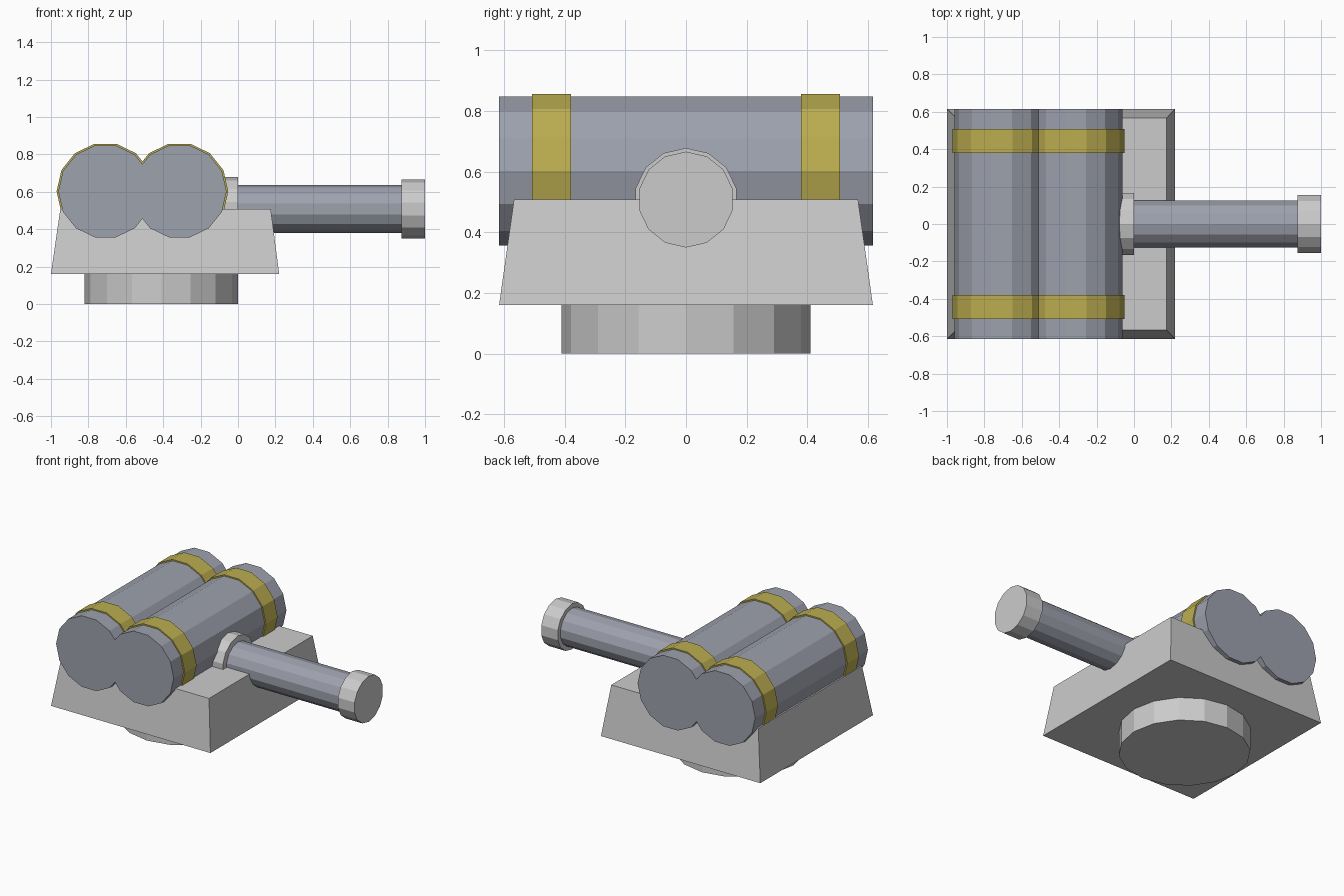
import bpy
import bmesh
import math

if "Cube" in bpy.data.objects:
    bpy.data.objects.remove(bpy.data.objects["Cube"])


def material(name, rgb):
    m = bpy.data.materials.new(name)
    m.diffuse_color = (*rgb, 1)
    m.use_nodes = True
    m.node_tree.nodes["Principled BSDF"].inputs["Base Color"].default_value = m.diffuse_color
    return m


STEEL = material("blue_steel", (0.34, 0.36, 0.42))
YELLOW = material("yellow", (0.50, 0.42, 0.08))


def loft(name, bottom, top, mat=None):
    """Closed solid between two matching outlines."""
    bm = bmesh.new()
    a = [bm.verts.new(p) for p in bottom]
    b = [bm.verts.new(p) for p in top]
    n = len(a)
    bm.faces.new(a)
    bm.faces.new(b)
    for i in range(n):
        j = (i + 1) % n
        bm.faces.new((a[i], a[j], b[j], b[i]))
    bmesh.ops.recalc_face_normals(bm, faces=bm.faces)
    me = bpy.data.meshes.new(name)
    bm.to_mesh(me)
    bm.free()
    ob = bpy.data.objects.new(name, me)
    bpy.context.collection.objects.link(ob)
    if mat:
        me.materials.append(mat)
    return ob


def circle(n, r):
    return [(r * math.cos(2 * math.pi * i / n), r * math.sin(2 * math.pi * i / n))
            for i in range(n)]


def rect(x0, x1, y, z):
    return [(x0, -y, z), (x1, -y, z), (x1, y, z), (x0, y, z)]


def twin_profile(r, cx=-0.511, cz=0.602, d=0.198, n=14):
    """Two overlapping 14-sided circles fused into one outline."""
    step = 2 * math.pi / n
    p = [(d + r * math.cos(k * step), r * math.sin(k * step)) for k in range(-5, 6)]
    x5, z5 = p[-1]
    x6, z6 = d + r * math.cos(6 * step), r * math.sin(6 * step)
    valley = z5 + (z6 - z5) * x5 / (x5 - x6)
    pts = p + [(0, valley)] + [(-x, -z) for x, z in p] + [(0, -valley)]
    return [(cx + x, cz + z) for x, z in pts]


def twin_solid(name, r, y0, y1, mat):
    pts = twin_profile(r)
    loft(name, [(x, y0, z) for x, z in pts], [(x, y1, z) for x, z in pts], mat)


def barrel_part(name, r, x0, x1, mat=None):
    # vertex pointing straight up, centred at z = 0.508
    pts = circle(14, r)
    loft(name, [(x0, b, 0.508 + a) for a, b in pts],
         [(x1, b, 0.508 + a) for a, b in pts], mat)


# Round turntable
ring = circle(16, 0.41)
loft("turntable", [(x - 0.41, y, 0) for x, y in ring],
     [(x - 0.41, y, 0.161) for x, y in ring])

# Tapered housing
loft("housing", rect(-1.0, 0.22, 0.616, 0.161), rect(-0.95, 0.175, 0.567, 0.508))

# Twin tanks with yellow straps
twin_solid("twin_tanks", 0.252, -0.616, 0.616, STEEL)
for side, y in (("front", -0.443), ("back", 0.443)):
    twin_solid(side + "_strap", 0.261, y - 0.064, y + 0.064, YELLOW)

# Barrel with collar and tip
barrel_part("barrel_collar", 0.170, -0.2, 0.0)
barrel_part("barrel", 0.128, -0.05, 0.9, STEEL)
barrel_part("barrel_tip", 0.158, 0.873, 1.0)
